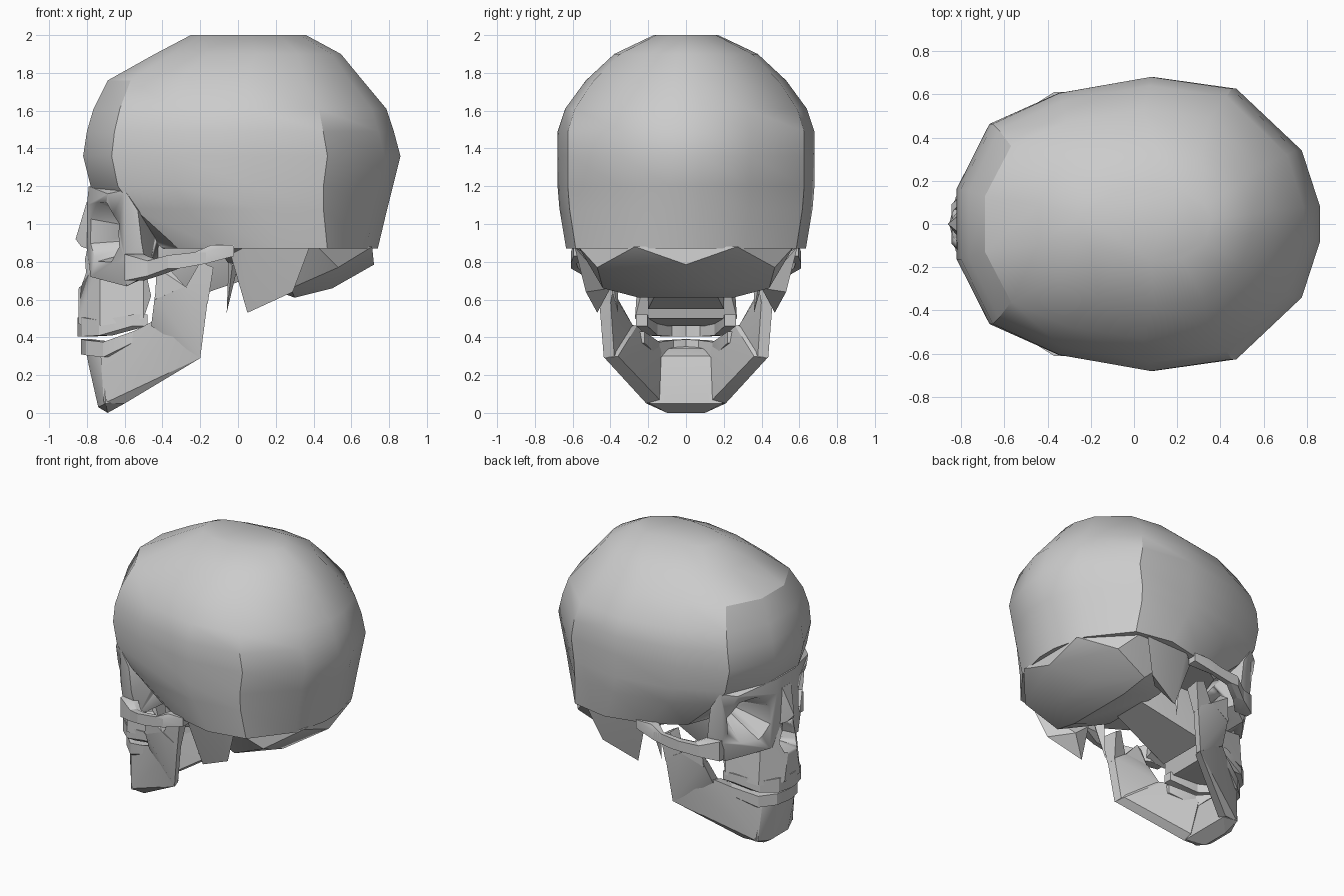
import bpy, bmesh
from mathutils import Vector


def finish(name, bm, angle=0.5):
    bmesh.ops.recalc_face_normals(bm, faces=bm.faces[:])
    me = bpy.data.meshes.new(name)
    bm.to_mesh(me)
    bm.free()
    ob = bpy.data.objects.new(name, me)
    bpy.context.collection.objects.link(ob)
    bpy.ops.object.select_all(action='DESELECT')
    ob.select_set(True)
    bpy.context.view_layer.objects.active = ob
    bpy.ops.object.shade_smooth_by_angle(angle=angle)
    return ob


def add_hull(bm, pts):
    vs = [bm.verts.new(p) for p in pts]
    res = bmesh.ops.convex_hull(bm, input=vs)
    junk = [v for v in res['geom_interior'] if isinstance(v, bmesh.types.BMVert)]
    bmesh.ops.delete(bm, geom=junk, context='VERTS')


def flip(pts):
    return [(x, -y, z) for x, y, z in pts]


def middle(name, pts):
    """One symmetric block across the midline."""
    bm = bmesh.new()
    add_hull(bm, pts + [p for p in flip(pts) if p[1] != 0])
    return finish(name, bm)


def pair(name, *blocks):
    """Blocks repeated on both sides."""
    bm = bmesh.new()
    for pts in blocks:
        add_hull(bm, pts)
        add_hull(bm, flip(pts))
    return finish(name, bm)


def chain(name, stations):
    """Hulls joining box sections (x, y, z, half x, half y, half z)."""
    boxes = [[(x + i * a, y + j * b, z + k * c) for i in (-1, 1) for j in (-1, 1) for k in (-1, 1)]
             for x, y, z, a, b, c in stations]
    return pair(name, *[p + q for p, q in zip(boxes, boxes[1:])])


def cut(ob, cutter):
    m = ob.modifiers.new('cut', 'BOOLEAN')
    m.operation, m.solver, m.object = 'DIFFERENCE', 'EXACT', cutter
    cutter.hide_render = True
    cutter.hide_set(True)


# Braincase: horizontal rings sharing one egg-shaped outline
outline = [(0, .24), (.09, .68), (.28, .89), (.54, 1), (.77, .92), (.95, .5), (1, .12)]
rings = [(.87, -.42, .74, .635), (1.08, -.68, .79, .67), (1.2, -.78, .82, .68), (1.36, -.82, .86, .68),
         (1.49, -.80, .825, .68), (1.61, -.765, .785, .64), (1.76, -.69, .66, .53),
         (1.9, -.44, .545, .38), (2.0, -.25, .36, .17)]
bm = bmesh.new()
loops = []
for z, f, b, w in rings:
    half = [(f + t * (b - f), s * w, z) for t, s in outline]
    loops.append([bm.verts.new(p) for p in half + flip(half)[::-1]])
for lo, hi in zip(loops, loops[1:]):
    for i in range(len(lo)):
        j = (i + 1) % len(lo)
        bm.faces.new((lo[i], lo[j], hi[j], hi[i]))
bm.faces.new(loops[0])
bm.faces.new(loops[-1])
cranium = finish('cranium', bm)

# Underside of the skull
middle('skull_base', [(0, .25, .72), (-.1, .35, .86), (.05, .57, .88), (.28, .44, .66), (.3, .25, .61),
                      (.5, .2, .66), (.72, 0, .785), (.71, .27, .88), (.53, .47, .77), (.42, .57, .88)])
pair('mastoid', [(.05, .47, .53), (.04, .58, .88), (-.04, .52, .84), (.38, .59, .88),
                 (.29, .53, .64), (.16, .4, .66), (.05, .4, .75)])
pair('styloid', [(-.06, .36, .53), (0, .4, .78), (-.03, .43, .78), (-.05, .36, .8)])
middle('sphenoid', [(-.45, .22, .9), (-.42, .2, .55), (-.36, .2, .58), (-.15, .13, .70),
                    (.05, .12, .71), (0, .2, .87)])

# Face around the eye sockets
face = middle('upper_face', [(-.79, .10, 1.2), (-.80, .11, 1.1), (-.69, .40, 1.16), (-.6, .47, 1.18),
                             (-.53, .48, 1.07), (-.51, .48, .9), (-.60, .45, .82), (-.48, .45, .73),
                             (-.59, .40, .67), (-.78, .16, .72), (-.80, .07, .86), (-.42, .22, 1.05),
                             (-.42, .2, .75)])
maxilla = middle('maxilla', [(-.845, .05, .65), (-.845, .09, .47), (-.73, .22, .46), (-.5, .27, .5),
                             (-.46, .24, .62), (-.73, .19, .82), (-.8, .07, .86), (-.5, .25, .8)])
middle('nasal_bones', [(-.86, 0, .92), (-.83, .04, .88), (-.80, .05, 1.12), (-.77, .11, .86),
                       (-.74, .1, 1.08), (-.72, .09, .9)])

# Eye socket and nose openings
bm = bmesh.new()
for side in (1, -1):
    apex, front = Vector((-.40, .15 * side, .94)), Vector((-.95, .42 * side, .96))
    d = front - apex
    rot = Vector((0, 0, 1)).rotation_difference(d).to_matrix().to_4x4()
    rot.translation = (apex + front) / 2
    bmesh.ops.create_cone(bm, cap_ends=True, segments=8, radius1=.05, radius2=.26,
                          depth=d.length, matrix=rot)
sockets = finish('socket_cutter', bm)
nose = middle('nose_cutter', [(-1, .04, .88), (-1, .11, .74), (-1, .08, .66),
                              (-.58, .03, .86), (-.58, .07, .74), (-.58, .05, .68)])
cut(cranium, sockets)
cut(face, sockets)
cut(face, nose)
cut(maxilla, nose)

# Cheek arches
chain('cheek_arch', [(-.55, .45, .77, .05, .025, .07), (-.45, .52, .765, .03, .02, .04),
                     (-.34, .59, .80, .03, .02, .035), (-.2, .595, .82, .03, .015, .03),
                     (-.08, .56, .86, .06, .035, .03)])

# Tooth rows
chain('upper_teeth', [(-.82, 0, .455, .03, .02, .05), (-.79, .10, .455, .035, .025, .05),
                      (-.70, .18, .45, .035, .03, .04), (-.52, .235, .49, .04, .03, .03)])
chain('lower_teeth', [(-.80, 0, .35, .03, .02, .04), (-.77, .09, .345, .035, .025, .04),
                      (-.68, .17, .335, .035, .03, .04), (-.52, .25, .40, .04, .03, .03)])

# Lower jaw
middle('chin', [(-.74, .1, .03), (-.69, .1, 0), (-.6, .19, .05), (-.70, .21, .05), (-.79, .09, .25),
                (-.81, .08, .36), (-.72, .17, .33), (-.60, .1, .06), (-.70, .08, .34), (-.66, .19, .3)])
pair('jaw_body', [(-.71, .20, .05), (-.60, .21, .05), (-.60, .14, .07), (-.73, .17, .34), (-.66, .13, .34),
                  (-.2, .43, .29), (-.22, .36, .30), (-.46, .34, .48), (-.46, .26, .46), (-.3, .42, .45)])
pair('jaw_ramus',
     [(-.2, .435, .29), (-.21, .38, .30), (-.46, .35, .46), (-.45, .28, .46), (-.44, .43, .62),
      (-.43, .37, .62), (-.16, .46, .6), (-.17, .40, .6), (-.28, .46, .67), (-.28, .41, .67)],
     [(-.44, .43, .6), (-.43, .37, .6), (-.28, .46, .67), (-.28, .41, .67), (-.43, .44, .77), (-.38, .42, .78)],
     [(-.16, .46, .58), (-.17, .40, .58), (-.28, .45, .66), (-.27, .41, .66), (-.13, .48, .77),
      (-.15, .36, .77), (-.20, .47, .8), (-.2, .37, .8)])
